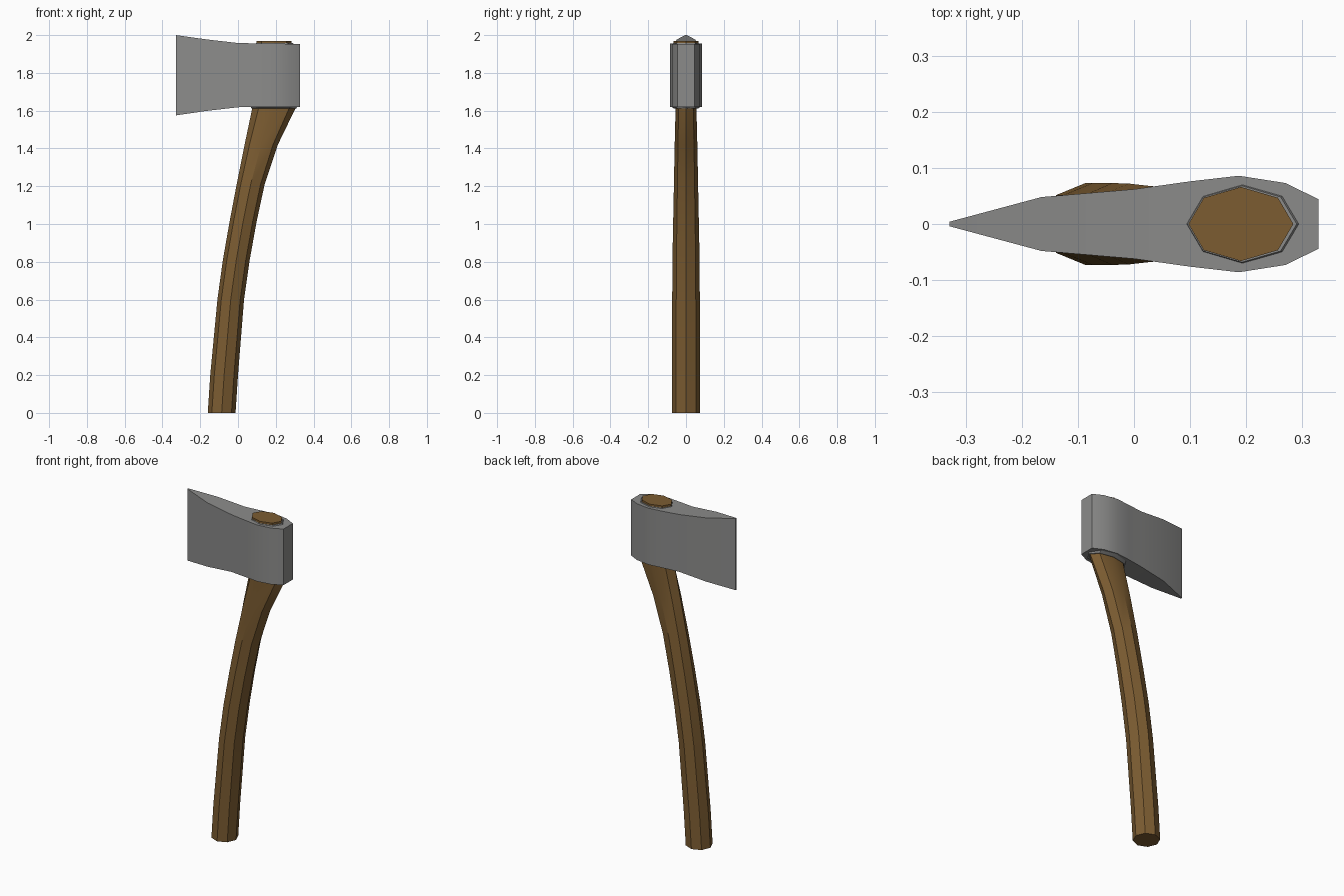
import bpy, math

if "Cube" in bpy.data.objects:
    bpy.data.objects.remove(bpy.data.objects["Cube"])


def material(name, rgb):
    m = bpy.data.materials.new(name)
    m.diffuse_color = (*rgb, 1)
    m.use_nodes = True
    m.node_tree.nodes["Principled BSDF"].inputs["Base Color"].default_value = m.diffuse_color
    return m


STEEL = material("grey steel", (0.26, 0.26, 0.255))
WOOD = material("brown wood", (0.20, 0.107, 0.031))


def loft(name, rings, mat):
    """Skin equal-length closed rings (counter-clockwise, bottom to top) and cap the ends."""
    n = len(rings[0])
    verts = [p for r in rings for p in r]
    faces = [(k * n + i, k * n + (i + 1) % n, (k + 1) * n + (i + 1) % n, (k + 1) * n + i)
             for k in range(len(rings) - 1) for i in range(n)]
    top = (len(rings) - 1) * n
    faces += [tuple(reversed(range(n))), tuple(range(top, top + n))]
    me = bpy.data.meshes.new(name)
    me.from_pydata(verts, [], faces)
    me.materials.append(mat)
    ob = bpy.data.objects.new(name, me)
    bpy.context.collection.objects.link(ob)
    bpy.ops.object.select_all(action='DESELECT')
    ob.select_set(True)
    bpy.context.view_layer.objects.active = ob
    bpy.ops.object.shade_smooth_by_angle(angle=math.radians(30))
    return ob


def octagon(x0, x1, ry, z):
    """Eight-sided oval from x0 to x1 with half depth ry."""
    cx, rx = (x0 + x1) / 2, (x1 - x0) / 2
    return [(cx + rx * math.cos(i * math.pi / 4), ry * math.sin(i * math.pi / 4), z)
            for i in range(8)]


# curved handle running up through the head: z, x min, x max, half depth
handle = [
    (0.0, -0.16, -0.013, 0.073), (0.2, -0.147, 0.0, 0.073), (0.6, -0.109, 0.032, 0.073),
    (0.81, -0.08, 0.062, 0.072), (1.01, -0.045, 0.098, 0.068), (1.21, -0.007, 0.141, 0.064),
    (1.42, 0.035, 0.211, 0.06), (1.62, 0.077, 0.308, 0.055), (1.95, 0.097, 0.284, 0.066),
    (1.97, 0.097, 0.284, 0.066)]
loft("handle", [octagon(a, b, ry, z) for z, a, b, ry in handle], WOOD)

# wedge-shaped axe head: x, half thickness, bottom z, top z
head = [
    (-0.329, 0.004, 1.575, 2.0), (-0.165, 0.048, 1.599, 1.977), (0.0, 0.062, 1.618, 1.958),
    (0.1, 0.076, 1.62, 1.956), (0.187, 0.086, 1.62, 1.955), (0.27, 0.073, 1.62, 1.954),
    (0.329, 0.044, 1.62, 1.953)]
# cross-sections wound so that the lofted faces point outwards along +x
loft("axe_head", [[(x, -w, lo), (x, w, lo), (x, w, hi), (x, -w, hi)]
                  for x, w, lo, hi in head], STEEL)

# thin steel lips around the eye, under and on top of the head
loft("lower_eye_lip", [octagon(0.072, 0.31, 0.062, 1.611),
                       octagon(0.066, 0.312, 0.08, 1.621)], STEEL)
loft("upper_eye_lip", [octagon(0.092, 0.296, 0.072, 1.95),
                       octagon(0.095, 0.29, 0.068, 1.959)], STEEL)
